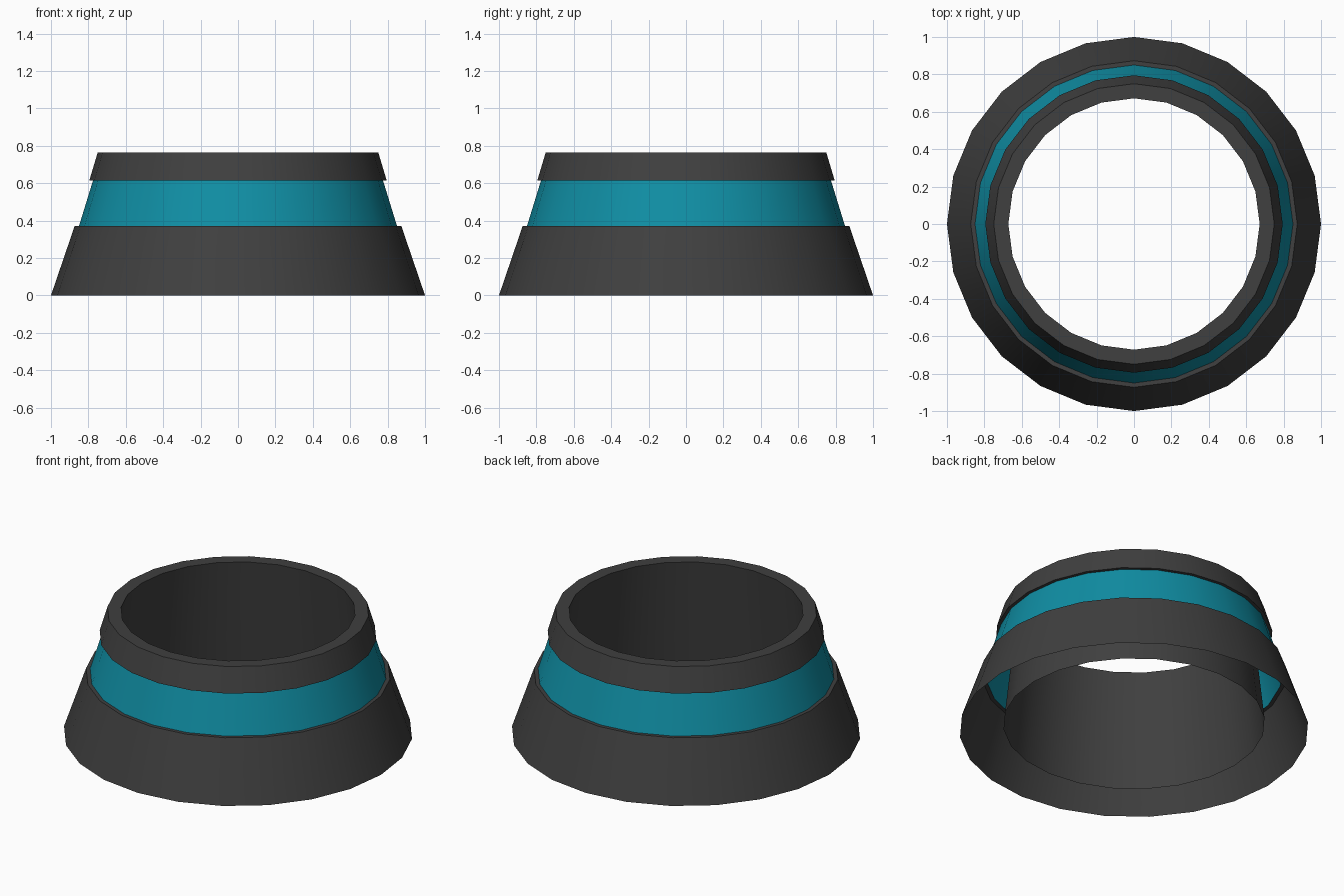
import bpy
from math import cos, sin, tau, radians

if "Cube" in bpy.data.objects:
    bpy.data.objects.remove(bpy.data.objects["Cube"])

SIDES = 24


def material(name, color):
    mat = bpy.data.materials.new(name)
    mat.diffuse_color = color
    mat.use_nodes = True
    mat.node_tree.nodes["Principled BSDF"].inputs["Base Color"].default_value = mat.diffuse_color
    return mat


def lathe(name, profile, mat):
    """Spin an open (radius, height) profile around z."""
    verts = [(r * cos(tau * i / SIDES), r * sin(tau * i / SIDES), z)
             for r, z in profile for i in range(SIDES)]
    faces = []
    for k in range(len(profile) - 1):
        a, b = k * SIDES, (k + 1) * SIDES
        for i in range(SIDES):
            j = (i + 1) % SIDES
            faces.append((a + i, a + j, b + j, b + i))
    mesh = bpy.data.meshes.new(name)
    mesh.from_pydata(verts, [], faces)
    mesh.materials.append(mat)
    obj = bpy.data.objects.new(name, mesh)
    bpy.context.collection.objects.link(obj)
    bpy.ops.object.select_all(action='DESELECT')
    obj.select_set(True)
    bpy.context.view_layer.objects.active = obj
    bpy.ops.object.shade_smooth_by_angle(angle=radians(30))
    return obj


dark = material("dark_grey", (0.05, 0.05, 0.05, 1))
teal = material("teal", (0.005, 0.27, 0.37, 1))

# Flared lower skirt with the small ledge on top, open underneath
lathe("lower_skirt", [(1.0, 0), (0.873, 0.372), (0.85, 0.372)], dark)

# Recessed coloured band
lathe("teal_band", [(0.85, 0.372), (0.775, 0.615)], teal)

# Upper collar: overhanging lip, outer wall and flat rim
lathe("upper_collar", [(0.775, 0.615), (0.795, 0.615), (0.75, 0.765), (0.672, 0.765)], dark)

# Inner sleeve flaring towards the bottom
lathe("inner_sleeve", [(0.672, 0.765), (0.75, 0.04)], dark)
